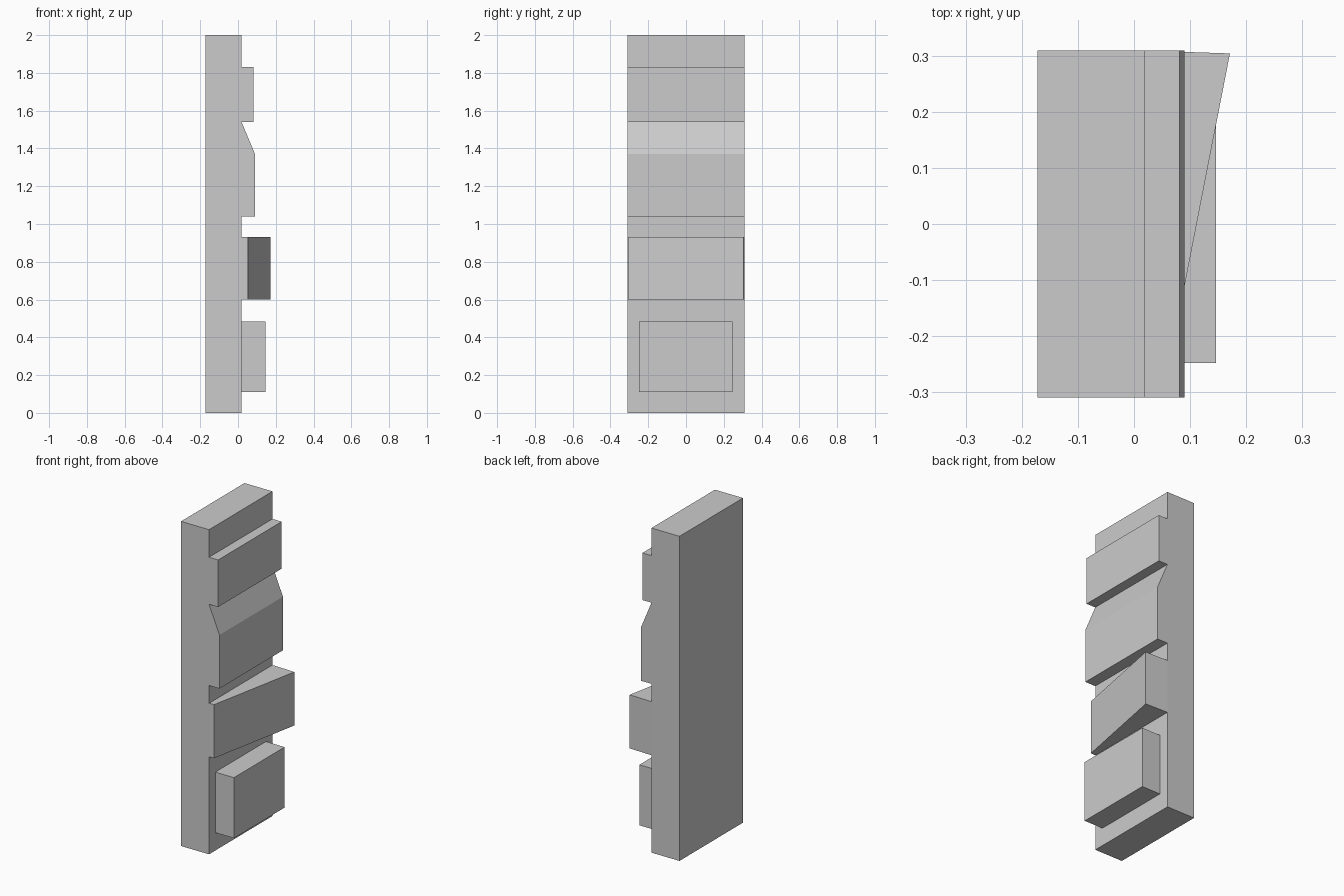
import bpy
import bmesh
from mathutils import Vector

if "Cube" in bpy.data.objects:
    bpy.data.objects.remove(bpy.data.objects["Cube"])


def prism(name, profile, plane, lo, hi):
    """Extrude a closed 2D profile in plane 'xz' (along y) or 'xy' (along z)."""
    bm = bmesh.new()
    place = (lambda a, b: (a, lo, b)) if plane == "xz" else (lambda a, b: (a, b, lo))
    axis = Vector((0, 1, 0)) if plane == "xz" else Vector((0, 0, 1))
    face = bm.faces.new([bm.verts.new(place(a, b)) for a, b in profile])
    ext = bmesh.ops.extrude_face_region(bm, geom=[face], use_keep_orig=True)
    top = [g for g in ext["geom"] if isinstance(g, bmesh.types.BMVert)]
    bmesh.ops.translate(bm, verts=top, vec=axis * (hi - lo))
    bmesh.ops.recalc_face_normals(bm, faces=bm.faces)
    mesh = bpy.data.meshes.new(name)
    bm.to_mesh(mesh)
    bm.free()
    obj = bpy.data.objects.new(name, mesh)
    bpy.context.collection.objects.link(obj)
    return obj


BACK, WALL, HALF = -0.172, 0.019, 0.309

# Wall slab with the upper ledge and the sloped ledge in one side profile
prism("wall_slab", [
    (BACK, 0), (WALL, 0),
    (WALL, 1.04), (0.09, 1.04), (0.09, 1.37), (WALL, 1.54),
    (0.081, 1.54), (0.081, 1.83), (WALL, 1.83),
    (WALL, 2), (BACK, 2),
], "xz", -HALF, HALF)

# Slanted block, thicker towards the rear
prism("slanted_block", [
    (WALL, -0.308), (0.052, -0.306), (0.171, 0.304), (WALL, HALF),
], "xy", 0.6, 0.93)

# Inset raised panel near the base
prism("raised_panel", [
    (WALL, -0.248), (0.146, -0.248), (0.146, 0.245), (WALL, 0.245),
], "xy", 0.11, 0.483)
